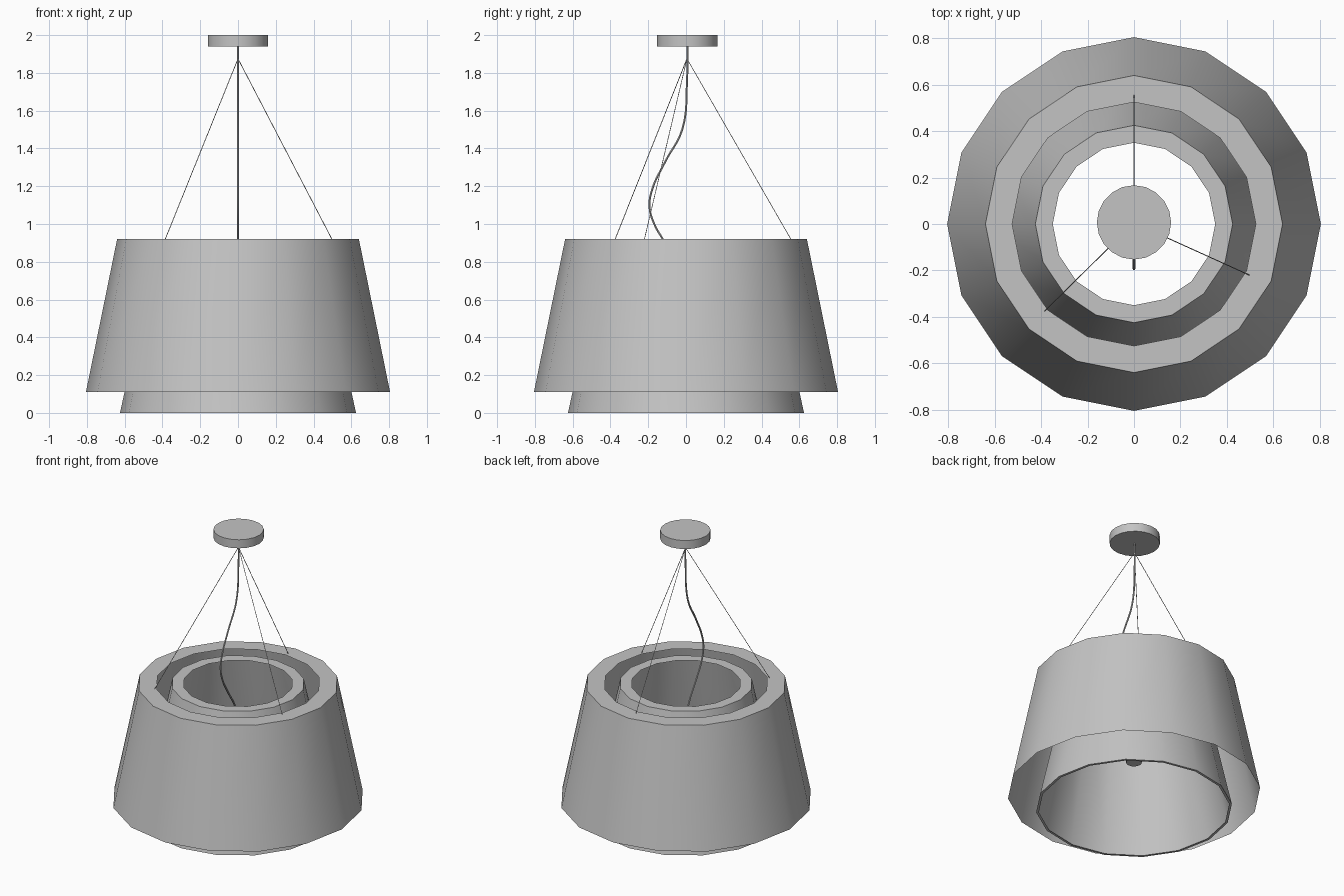
import bpy
import math

cube = bpy.data.objects.get("Cube")
if cube:
    bpy.data.objects.remove(cube, do_unlink=True)

# Single grey finish
grey = bpy.data.materials.new("light_grey")
grey.use_nodes = True
colour = (0.55, 0.55, 0.55, 1)
grey.diffuse_color = colour
grey.node_tree.nodes["Principled BSDF"].inputs["Base Color"].default_value = colour


def finish(obj):
    bpy.ops.object.select_all(action='DESELECT')
    obj.select_set(True)
    bpy.context.view_layer.objects.active = obj
    if obj.type == 'CURVE':
        bpy.ops.object.convert(target='MESH')
        obj = bpy.context.object
    bpy.ops.object.shade_smooth_by_angle(angle=math.radians(35))
    return obj


def lathe(name, profile, sides=16, y=0.0):
    """Spin a (radius, height) profile, listed bottom to top, about z."""
    verts, faces = [], []
    for r, z in profile:
        for i in range(sides):
            a = math.tau * i / sides
            verts.append((r * math.cos(a), y + r * math.sin(a), z))
    for j in range(len(profile) - 1):
        for i in range(sides):
            k = (i + 1) % sides
            faces.append((j * sides + i, j * sides + k,
                          (j + 1) * sides + k, (j + 1) * sides + i))
    mesh = bpy.data.meshes.new(name)
    mesh.from_pydata(verts, [], faces)
    mesh.materials.append(grey)
    obj = bpy.data.objects.new(name, mesh)
    bpy.context.collection.objects.link(obj)
    return finish(obj)


def cylinder(name, radius, low, high, sides, y=0.0):
    bpy.ops.mesh.primitive_cylinder_add(vertices=sides, radius=radius, depth=high - low,
                                        location=(0, y, (low + high) / 2))
    obj = bpy.context.object
    obj.name = name
    obj.data.materials.append(grey)
    return finish(obj)


def tube(name, points, radius, smooth=False):
    curve = bpy.data.curves.new(name, 'CURVE')
    curve.dimensions = '3D'
    curve.bevel_depth = radius
    curve.bevel_resolution = 1
    curve.use_fill_caps = True
    curve.resolution_u = 6
    spline = curve.splines.new('BEZIER' if smooth else 'POLY')
    if smooth:
        spline.bezier_points.add(len(points) - 1)
        for bp, co in zip(spline.bezier_points, points):
            bp.co = co
            bp.handle_left_type = bp.handle_right_type = 'AUTO'
    else:
        spline.points.add(len(points) - 1)
        for p, co in zip(spline.points, points):
            p.co = (*co, 1)
    curve.materials.append(grey)
    obj = bpy.data.objects.new(name, curve)
    bpy.context.collection.objects.link(obj)
    return finish(obj)


# Two nested shades, each with a flat lip turned in at the top
TOP = 0.92
lathe("outer_shade", [(0.805, 0.11), (0.64, TOP), (0.525, TOP)])
lathe("inner_shade", [(0.608, 0), (0.625, 0), (0.623, 0.008), (0.425, TOP), (0.35, TOP)])

# Ceiling canopy and lamp holder
cylinder("canopy", 0.16, 1.94, 2.0, 20, y=0.007)
cylinder("lamp_holder", 0.05, 0.335, 0.55, 16)

# Three suspension wires meeting below the canopy
apex = (0, 0.005, 1.875)
for i, (x, y) in enumerate([(-0.385, -0.375), (0.497, -0.22), (0, 0.555)]):
    tube(f"suspension_wire_{i + 1}", [apex, (x, y, TOP)], 0.002)

# Slack power cable, sagging towards the front
cable = [(0.007, 1.945), (0.005, 1.75), (-0.02, 1.5), (-0.11, 1.33), (-0.18, 1.18),
         (-0.193, 1.09), (-0.168, 1.0), (-0.12, 0.915), (-0.02, 0.74), (0, 0.54)]
tube("power_cable", [(0, y, z) for y, z in cable], 0.006, smooth=True)
